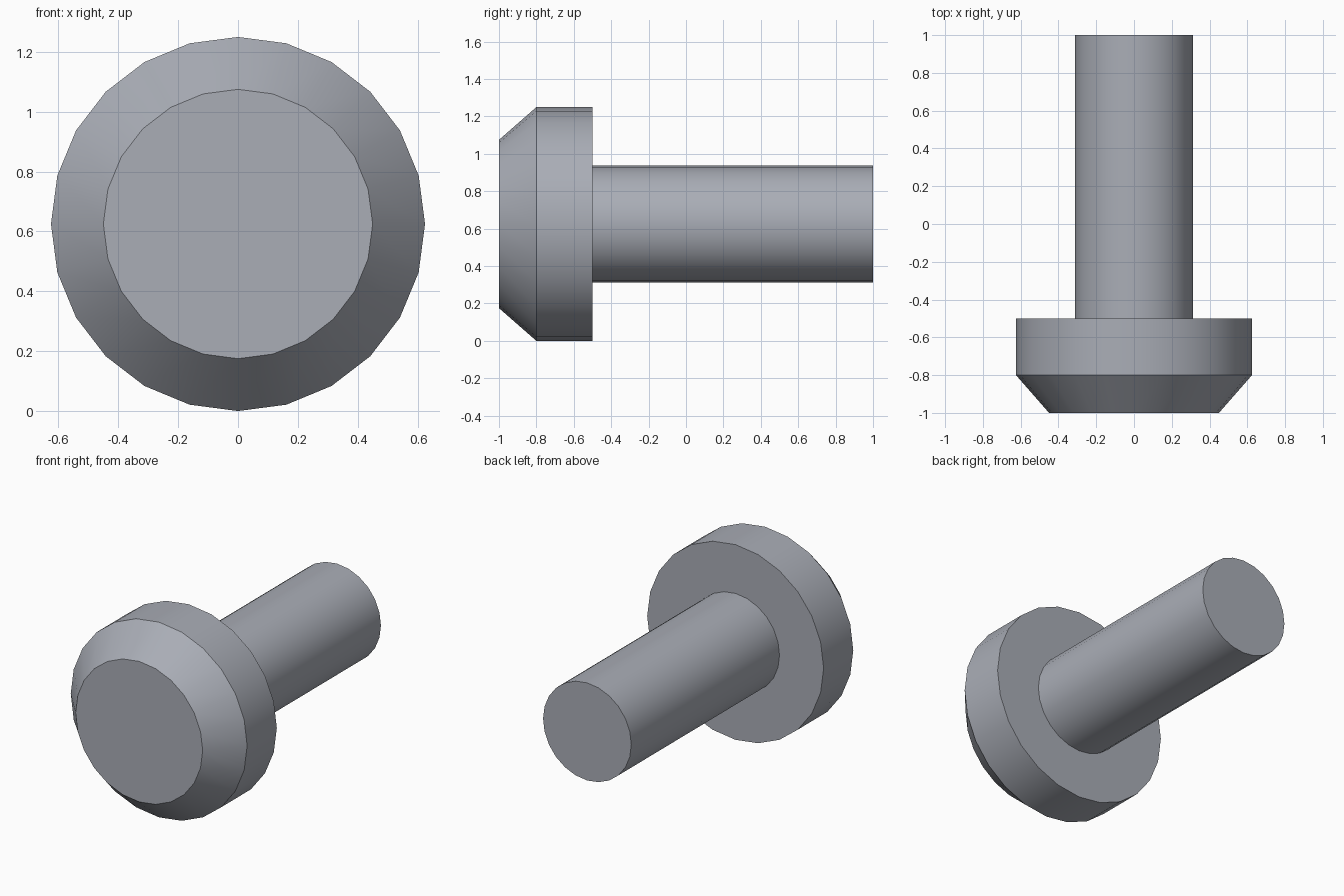
import bpy, bmesh, math

cube = bpy.data.objects.get("Cube")
if cube:
    bpy.data.objects.remove(cube, do_unlink=True)

SIDES = 24
CENTRE_Z = 0.625

# Single grey metal
steel = bpy.data.materials.new("grey steel")
steel.use_nodes = True
colour = (0.40, 0.42, 0.47, 1.0)
steel.diffuse_color = colour
steel.node_tree.nodes["Principled BSDF"].inputs["Base Color"].default_value = colour


def turned_part(name, profile, cap_front=False, cap_back=False):
    """Revolve (radius, y) points, listed front to back, around the y axis."""
    bm = bmesh.new()
    rings = []
    for radius, y in profile:
        rings.append([bm.verts.new((radius * math.sin(2 * math.pi * i / SIDES), y,
                                    radius * math.cos(2 * math.pi * i / SIDES)))
                      for i in range(SIDES)])
    for a, b in zip(rings, rings[1:]):
        for i in range(SIDES):
            j = (i + 1) % SIDES
            bm.faces.new((a[i], b[i], b[j], a[j]))
    if cap_front:
        bm.faces.new(rings[0])
    if cap_back:
        bm.faces.new(rings[-1][::-1])
    bm.normal_update()
    # Sides were wound consistently; make every face point away from the axis
    if bm.faces[:][0].normal.dot(bm.faces[:][0].calc_center_median()) < 0:
        bmesh.ops.reverse_faces(bm, faces=bm.faces[:])
    mesh = bpy.data.meshes.new(name)
    bm.to_mesh(mesh)
    bm.free()
    mesh.materials.append(steel)
    obj = bpy.data.objects.new(name, mesh)
    obj.location.z = CENTRE_Z
    bpy.context.collection.objects.link(obj)
    bpy.ops.object.select_all(action='DESELECT')
    obj.select_set(True)
    bpy.context.view_layer.objects.active = obj
    bpy.ops.object.shade_smooth_by_angle(angle=math.radians(30))
    return obj


# Chamfered head, with its back face ending where the shaft begins
turned_part("head", [(0.45, -1.0), (0.625, -0.8), (0.625, -0.5), (0.3125, -0.5)],
            cap_front=True)

# Plain round shaft
turned_part("shaft", [(0.3125, -0.5), (0.3125, 1.0)], cap_back=True)
